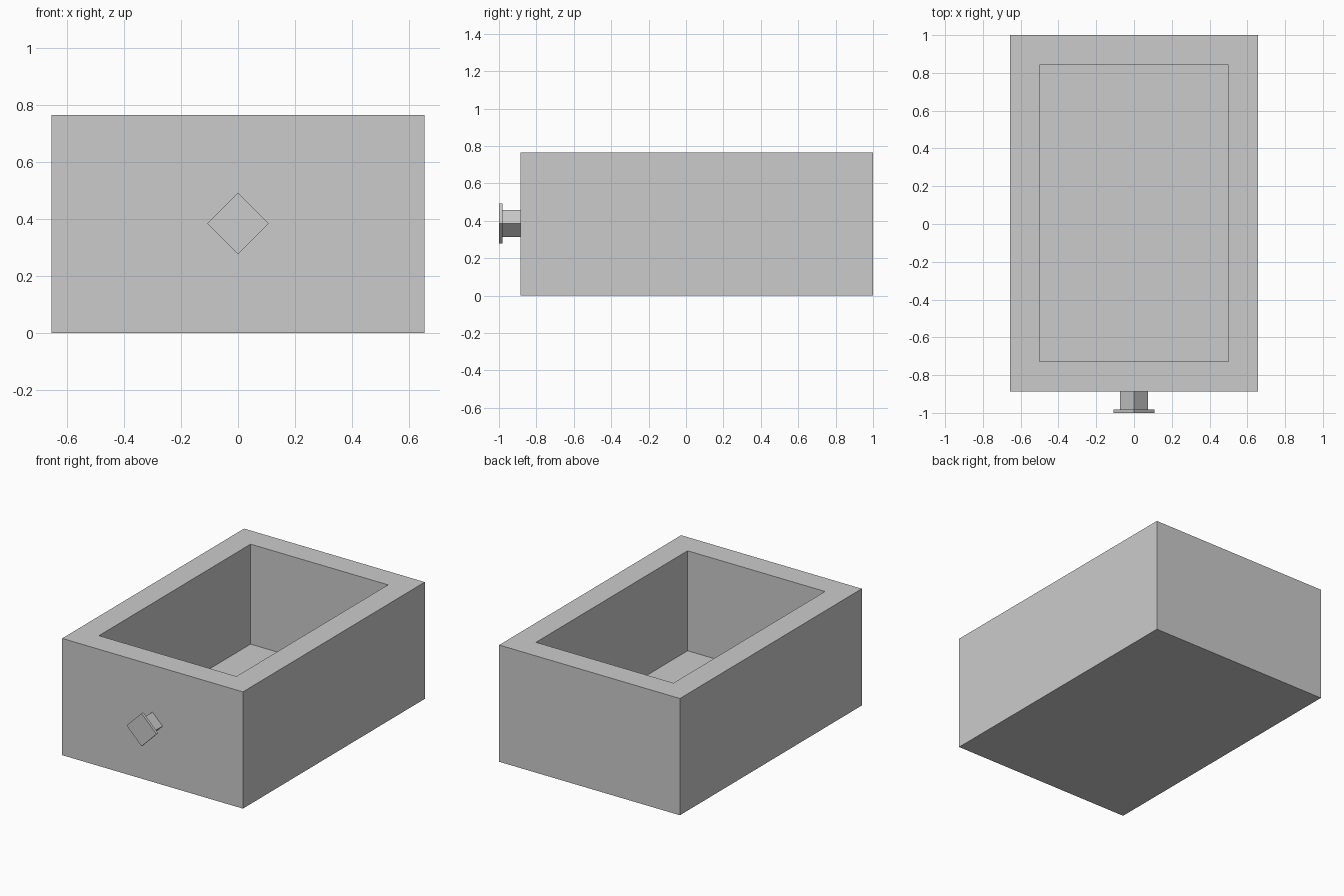
import bpy, bmesh
from math import sqrt, pi
from mathutils import Matrix, Vector

cube = bpy.data.objects.get("Cube")
if cube:
    bpy.data.objects.remove(cube, do_unlink=True)

grey = bpy.data.materials.new("plain grey")
grey.use_nodes = True
colour = (0.6, 0.6, 0.6, 1)
grey.diffuse_color = colour
grey.node_tree.nodes["Principled BSDF"].inputs["Base Color"].default_value = colour


def make_box(name, low, high, turn=0):
    """Box between two corners, optionally turned about its own y axis."""
    low, high = Vector(low), Vector(high)
    bm = bmesh.new()
    bmesh.ops.create_cube(bm, size=1, matrix=Matrix.Rotation(turn, 4, 'Y')
                          @ Matrix.Diagonal((*(high - low), 1)))
    bmesh.ops.translate(bm, verts=bm.verts, vec=(low + high) / 2)
    mesh = bpy.data.meshes.new(name)
    bm.to_mesh(mesh)
    bm.free()
    mesh.materials.append(grey)
    obj = bpy.data.objects.new(name, mesh)
    bpy.context.collection.objects.link(obj)
    return obj


# Open drawer box: inset the top face for the rim, then push it down to the floor
WIDTH, HEIGHT, FRONT, BACK = 0.656, 0.766, -0.886, 1.0
WALL, FLOOR = 0.157, 0.11
drawer = make_box("drawer_box", (-WIDTH, FRONT, 0), (WIDTH, BACK, HEIGHT))
bm = bmesh.new()
bm.from_mesh(drawer.data)
top = max(bm.faces, key=lambda f: f.calc_center_median().z)
bmesh.ops.inset_region(bm, faces=[top], thickness=WALL, use_even_offset=True)
floor = bmesh.ops.extrude_discrete_faces(bm, faces=[top])["faces"][0]
bmesh.ops.translate(bm, verts=floor.verts, vec=(0, 0, FLOOR - HEIGHT))
bm.to_mesh(drawer.data)
bm.free()


# Diamond-turned handle: a square stem with a thin wider plate on its end
def diamond(name, half_diagonal, y0, y1):
    h, z = half_diagonal / sqrt(2), HEIGHT / 2 + 0.002
    make_box(name, (-h, y0, z - h), (h, y1, z + h), pi / 4)


diamond("handle_stem", 0.073, -0.982, FRONT)
diamond("handle_plate", 0.108, -1.0, -0.982)
